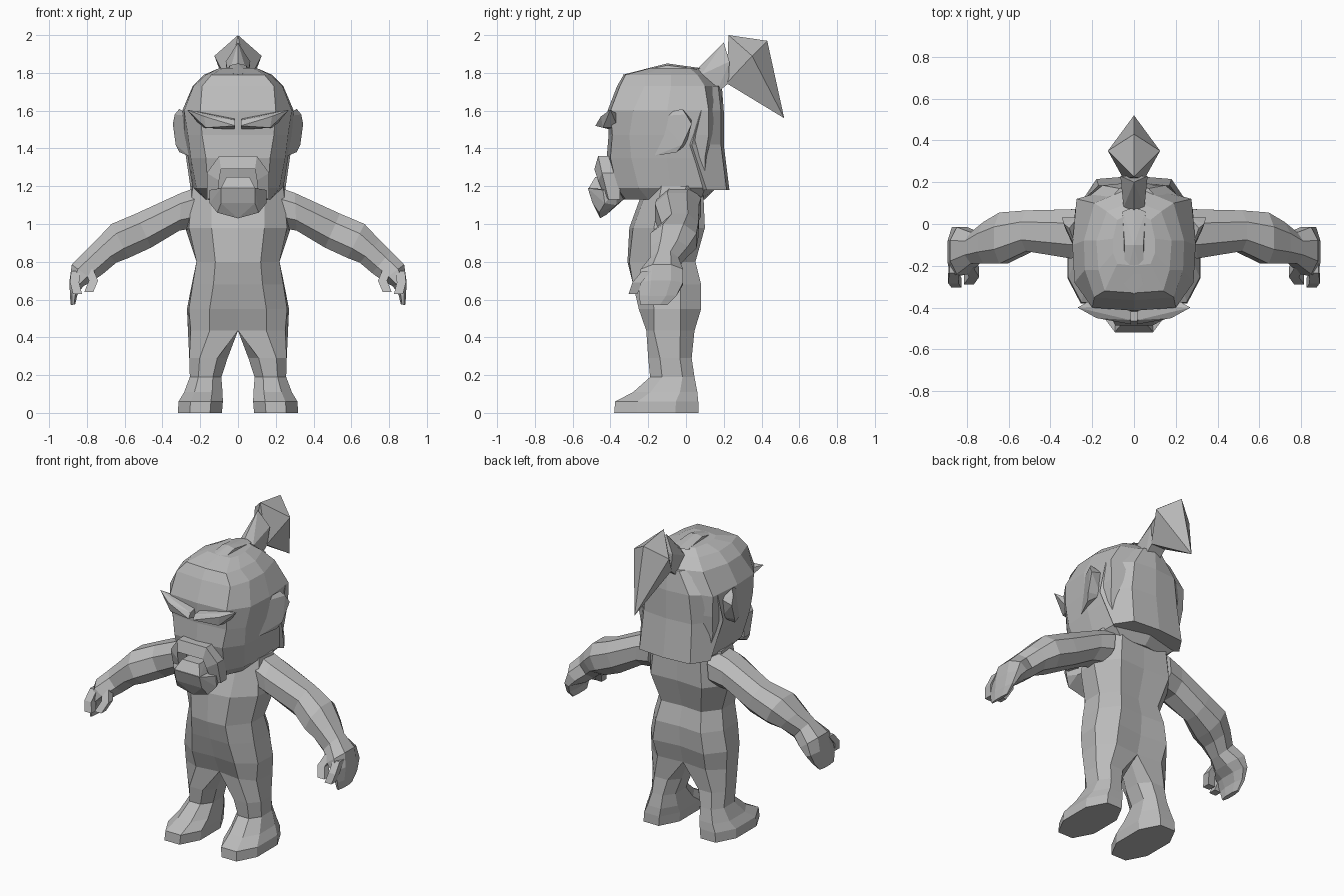
import bpy, bmesh

grey = bpy.data.materials.new("plain_grey")
grey.diffuse_color = (0.5, 0.5, 0.5, 1)


def finish(name, bm, mirror=False):
    bmesh.ops.recalc_face_normals(bm, faces=bm.faces)
    me = bpy.data.meshes.new(name)
    bm.to_mesh(me)
    bm.free()
    me.materials.append(grey)
    ob = bpy.data.objects.new(name, me)
    bpy.context.collection.objects.link(ob)
    if mirror:
        ob.modifiers.new("mirror", 'MIRROR')
    return ob


def loft(name, rings, mirror=False):
    """Skin closed rings of points, cap both ends, open the mirror plane."""
    bm = bmesh.new()
    rs = [[bm.verts.new(p) for p in r] for r in rings]
    n = len(rs[0])
    for a, b in zip(rs, rs[1:]):
        for i in range(n):
            j = (i + 1) % n
            bm.faces.new((a[i], a[j], b[j], b[i]))
    bm.faces.new(rs[0])
    bm.faces.new(rs[-1])
    bmesh.ops.recalc_face_normals(bm, faces=bm.faces)
    if mirror:
        inner = [f for f in bm.faces if all(abs(v.co.x) < 1e-5 for v in f.verts)]
        bmesh.ops.delete(bm, geom=inner, context='FACES')
    return finish(name, bm, mirror)


def hull(name, pts, mirror=False, both=False):
    """Convex faceted lump; both=True adds the points of the other side."""
    if both:
        pts = pts + [(-x, y, z) for x, y, z in pts if x > 0]
    bm = bmesh.new()
    vs = [bm.verts.new(p) for p in pts]
    bmesh.ops.convex_hull(bm, input=vs)
    bmesh.ops.delete(bm, geom=[v for v in bm.verts if not v.link_faces], context='VERTS')
    return finish(name, bm, mirror)


def sym(z, half):
    """Left-right symmetric ring from a half outline, front to back."""
    return [(x, y, z) for x, y in half] + [(-x, y, z) for x, y in half[-2:0:-1]]


def half_body(z, half):
    """Half torso ring, closed along the centre plane."""
    yf, yb = half[0][1], half[-1][1]
    pts = half + [(0, yb + (yf - yb) * .3), (0, yb + (yf - yb) * .7)]
    return [(x, y, z) for x, y in pts]


def octa(c):
    """Unit octagon corners with chamfer c."""
    return [(c, 0), (1 - c, 0), (1, c), (1, 1 - c), (1 - c, 1), (c, 1), (0, 1 - c), (0, c)]


# Torso, hips, legs and feet in one skin (leg: z, x inner/outer, y front/back)
torso = [
    half_body(1.20, [(0, -.22), (.14, -.20), (.24, -.13), (.25, .0), (.16, .09), (0, .09)]),
    half_body(.98, [(0, -.30), (.14, -.28), (.26, -.17), (.28, -.03), (.18, .10), (0, .09)]),
    half_body(.80, [(0, -.31), (.12, -.30), (.22, -.18), (.22, -.05), (.14, .05), (0, .04)]),
    half_body(.68, [(0, -.28), (.13, -.28), (.24, -.18), (.245, -.03), (.16, .08), (0, .07)]),
    half_body(.55, [(0, -.24), (.15, -.25), (.26, -.17), (.27, -.03), (.18, .08), (0, .06)]),
    half_body(.435, [(0, -.19), (.15, -.21), (.25, -.17), (.265, -.03), (.17, .045), (0, .03)]),
]
leg = [(.29, .055, .258, -.20, .03), (.19, .088, .255, -.19, .045),
       (.11, .082, .285, -.28, .06), (.06, .08, .315, -.375, .065), (0, .085, .318, -.38, .065)]
loft("body_and_legs", torso + [
    [(x0 + u * (x1 - x0), y0 + v * (y1 - y0), z) for u, v in octa(.27)]
    for z, x0, x1, y0, y1 in leg], mirror=True)

# Head
loft("head", [
    sym(1.13, [(0, -.34), (.12, -.32), (.17, -.2), (.19, -.05), (.16, .08), (0, .1)]),
    sym(1.19, [(0, -.38), (.16, -.365), (.22, -.25), (.24, -.08), (.23, .10), (0, .16)]),
    sym(1.35, [(0, -.42), (.17, -.40), (.25, -.29), (.265, -.10), (.26, .10), (0, .18)]),
    sym(1.47, [(0, -.41), (.19, -.39), (.265, -.3), (.285, -.1), (.27, .12), (0, .19)]),
    sym(1.60, [(0, -.415), (.20, -.40), (.285, -.28), (.295, -.1), (.275, .12), (0, .20)]),
    sym(1.73, [(0, -.365), (.19, -.35), (.235, -.22), (.24, -.08), (.19, .1), (0, .18)]),
    sym(1.79, [(0, -.33), (.14, -.32), (.17, -.22), (.18, -.08), (.13, .06), (0, .11)]),
    sym(1.825, [(0, -.20), (.08, -.19), (.10, -.14), (.10, -.07), (.08, .02), (0, .06)]),
])

# Hair: back curtain, crown ridge and tied tail
loft("back_hair", [
    sym(1.18, [(0, .08), (.20, .07), (.25, .11), (.18, .215), (0, .23)]),
    sym(1.42, [(0, .07), (.22, -.01), (.285, .03), (.17, .185), (0, .20)]),
    sym(1.60, [(0, .07), (.22, .03), (.28, .08), (.15, .185), (0, .20)]),
    sym(1.73, [(0, .07), (.10, .05), (.14, .09), (.07, .17), (0, .19)]),
])
hull("crown_ridge", [(.045, -.29, 1.80), (.045, -.1, 1.84), (.055, .06, 1.82), (0, -.335, 1.79),
                     (0, -.1, 1.85), (0, .08, 1.825), (.05, -.1, 1.78)], both=True)
hull("hair_tie", [(0, .05, 1.81), (.05, .08, 1.79), (.05, .16, 1.69), (0, .20, 1.96),
                  (.065, .23, 1.86), (.05, .225, 1.745)], both=True)
hull("hair_tail", [(.05, .215, 1.745), (0, .225, 2.0), (0, .43, 1.97),
                   (0, .52, 1.56), (.125, .35, 1.89)], both=True)

# Ears
hull("ear", [(.26, -.16, 1.57), (.26, -.17, 1.36), (.31, -.02, 1.61), (.335, .0, 1.58),
             (.345, .03, 1.53), (.33, -.02, 1.42), (.27, .03, 1.55), (.25, .0, 1.42),
             (.31, -.05, 1.38)], mirror=True)

# Angled brows with swept outer tips
hull("brow", [(.015, -.46, 1.55), (.015, -.48, 1.52), (.02, -.40, 1.50), (.02, -.39, 1.56),
              (.18, -.45, 1.57), (.17, -.44, 1.51), (.19, -.36, 1.51), (.27, -.40, 1.605),
              (.20, -.36, 1.58)], mirror=True)

# Moustache arch: outer/inner edge quads, running from one side to the other
arch = [(.165, 1.13, .11, 1.14, -.42), (.165, 1.27, .10, 1.23, -.455), (.10, 1.36, .09, 1.29, -.475)]
arch += [(-a, b, -c, d, y) for a, b, c, d, y in arch[::-1]]
loft("moustache", [[(xo, y + .01, zo), (xi, y - .01, zi), (xi, -.36, zi), (xo, -.35, zo)]
                   for xo, zo, xi, zi, y in arch])

# Chin beard and lower lip
hull("beard", [(.09, -.52, 1.19), (.15, -.44, 1.18), (.14, -.36, 1.18), (.15, -.43, 1.11),
               (.11, -.46, 1.06), (0, -.455, 1.03), (.12, -.37, 1.10), (.07, -.33, 1.13),
               (0, -.42, 1.05), (.09, -.495, 1.11)], both=True)
hull("lower_lip", [(.09, -.515, 1.19), (.06, -.48, 1.25), (.06, -.40, 1.25), (.09, -.40, 1.18)], both=True)

# Arms and hands: top x/z, bottom x/z, y front/back
arm = [(.20, 1.20, .22, .98, -.15, .08), (.30, 1.165, .31, .965, -.165, .07),
       (.54, 1.055, .46, .875, -.13, .065), (.67, 1.0, .58, .82, -.19, .055),
       (.75, .915, .645, .795, -.19, .01), (.81, .855, .71, .74, -.19, -.04),
       (.88, .785, .765, .70, -.24, -.015), (.892, .70, .82, .67, -.25, -.015),
       (.89, .62, .85, .625, -.25, -.05), (.885, .57, .862, .575, -.24, -.10)]
loft("arm_and_hand", [[(xt + u * (xb - xt), y0 + v * (y1 - y0), zt + u * (zb - zt))
                       for u, v in octa(.28)] for xt, zt, xb, zb, y0, y1 in arm], mirror=True)


# Thumb and forefinger
def digit(name, path, r):
    loft(name, [[(x + u * r, y + v * r, z) for u, v in ((-1, -1), (1, -1), (1, 1), (-1, 1))]
                for x, y, z in path], mirror=True)


digit("thumb", [(.79, -.19, .76), (.765, -.23, .70), (.79, -.265, .64)], .024)
digit("forefinger", [(.86, -.21, .75), (.865, -.26, .69), (.85, -.28, .63)], .024)
